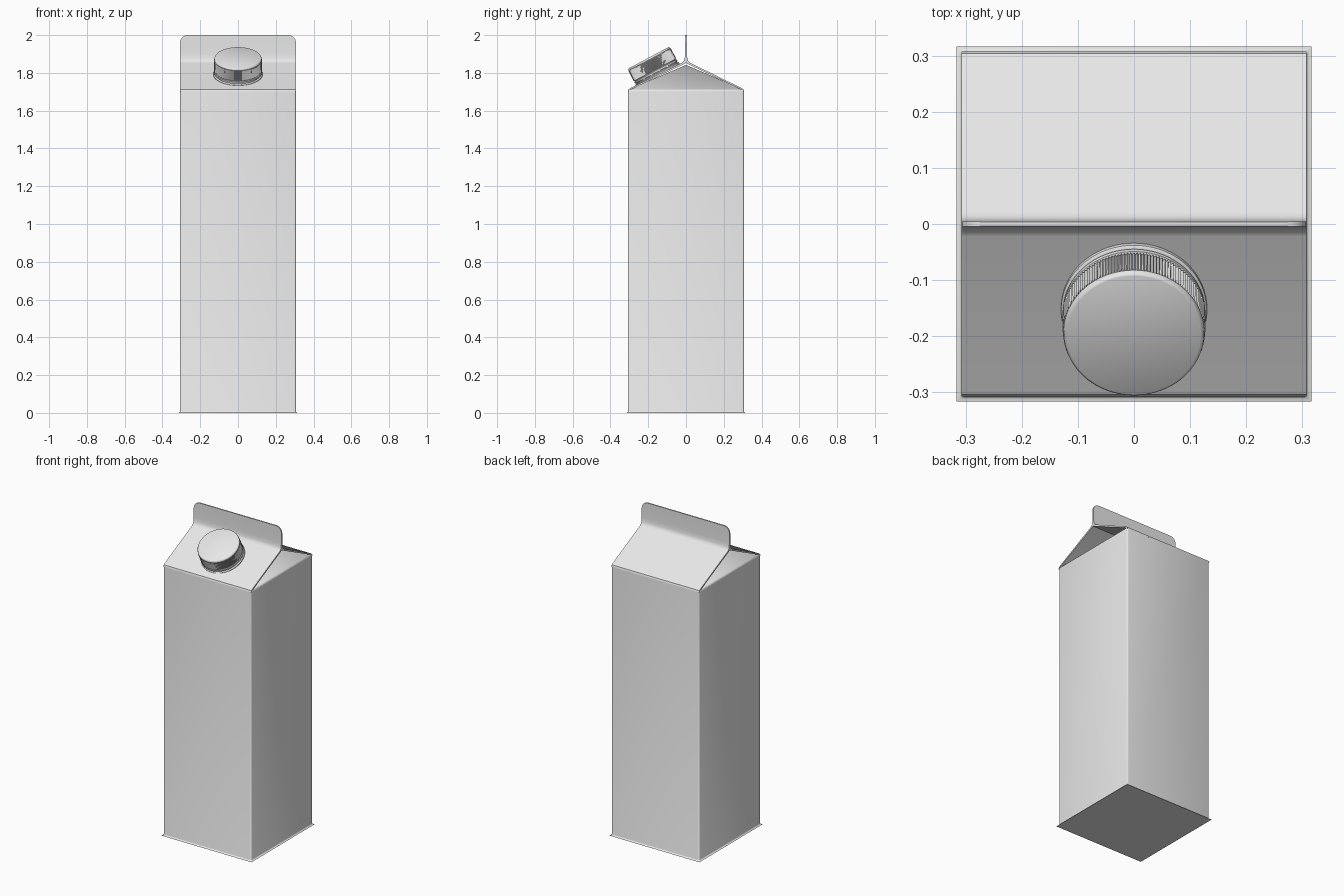
import bpy, bmesh
from math import sin, cos, pi, radians

cube = bpy.data.objects.get("Cube")
if cube:
    bpy.data.objects.remove(cube, do_unlink=True)

grey = bpy.data.materials.new("carton grey")
grey.use_nodes = True
grey.diffuse_color = (0.8, 0.8, 0.8, 1)
grey.node_tree.nodes["Principled BSDF"].inputs["Base Color"].default_value = (0.8, 0.8, 0.8, 1)

HALF = 0.307      # half width of the carton
EAVE = 1.71       # top of the straight walls
RIDGE = 1.86      # where the roof panels meet


def finish(bm, name, angle=35):
    bmesh.ops.recalc_face_normals(bm, faces=bm.faces)
    mesh = bpy.data.meshes.new(name)
    bm.to_mesh(mesh)
    bm.free()
    mesh.materials.append(grey)
    ob = bpy.data.objects.new(name, mesh)
    bpy.context.collection.objects.link(ob)
    bpy.ops.object.select_all(action='DESELECT')
    ob.select_set(True)
    bpy.context.view_layer.objects.active = ob
    bpy.ops.object.shade_smooth_by_angle(angle=radians(angle))
    return ob


def lathe(name, rings, segments, rib=0.0, ribbed=()):
    """Closed turned solid; rings listed in ribbed alternate in radius."""
    bm = bmesh.new()
    loops = []
    for k, (r, z) in enumerate(rings):
        loop = []
        for i in range(segments):
            a = 2 * pi * i / segments
            rr = r - rib * (i % 2) if k in ribbed else r
            loop.append(bm.verts.new((rr * cos(a), rr * sin(a), z)))
        loops.append(loop)
    for lo, hi in zip(loops, loops[1:]):
        for i in range(segments):
            j = (i + 1) % segments
            bm.faces.new((lo[i], lo[j], hi[j], hi[i]))
    bm.faces.new(loops[0])
    bm.faces.new(loops[-1])
    ob = finish(bm, name)
    # seat the part on the front roof panel
    ob.location = (0, -0.149, 1.788)
    ob.rotation_euler = (radians(28), 0, 0)
    return ob


# Body: square tube whose top folds inward as four triangles
bm = bmesh.new()
corners = [(-HALF, -HALF), (HALF, -HALF), (HALF, HALF), (-HALF, HALF)]
base = [bm.verts.new((x, y, 0)) for x, y in corners]
top = [bm.verts.new((x, y, EAVE)) for x, y in corners]
apex = bm.verts.new((0, 0, RIDGE - 0.018))
bm.faces.new(base)
for i in range(4):
    j = (i + 1) % 4
    bm.faces.new((base[i], base[j], top[j], top[i]))
    bm.faces.new((top[i], top[j], apex))
bm.normal_update()
edges = [e for e in bm.edges if e.calc_face_angle(0) > radians(50)]
bmesh.ops.bevel(bm, geom=edges, offset=0.009, segments=3, profile=0.5, affect='EDGES')
finish(bm, "carton_body")

# Roof panels flowing up into the sealed fin, one profile swept sideways
outer = [(HALF, EAVE - 0.008), (0.304, EAVE + 0.003), (0.296, EAVE + 0.009),
         (0.022, RIDGE - 0.007), (0.012, RIDGE + 0.002), (0.007, RIDGE + 0.016),
         (0.005, RIDGE + 0.04), (0.004, 2.0)]
inner = [(0, RIDGE - 0.008), (0.288, EAVE + 0.004)]
profile = ([(-y, z) for y, z in outer] + outer[::-1]
           + [inner[1], inner[0], (-inner[1][0], inner[1][1])])
bm = bmesh.new()
face = bm.faces.new([bm.verts.new((-HALF, y, z)) for y, z in profile])
swept = bmesh.ops.extrude_face_region(bm, geom=[face])["geom"]
for v in swept:
    if isinstance(v, bmesh.types.BMVert):
        v.co.x = HALF
corner_edges = [e for e in bm.edges if all(v.co.z > 1.999 for v in e.verts)
                and abs(e.verts[0].co.x - e.verts[1].co.x) < 0.001]
bmesh.ops.bevel(bm, geom=corner_edges, offset=0.04, segments=8, profile=0.5, affect='EDGES')
finish(bm, "roof_and_fin")

# Spout flange and tamper ring under the cap
lathe("spout_flange", [(0.128, -0.004), (0.13, 0), (0.13, 0.008), (0.127, 0.011),
                       (0.122, 0.012), (0.122, 0.016), (0.127, 0.017),
                       (0.127, 0.026), (0.123, 0.028)], 96)

# Ribbed screw cap with a rounded top rim
lathe("screw_cap", [(0.122, 0.026), (0.122, 0.031), (0.128, 0.032), (0.127, 0.088),
                    (0.1255, 0.094), (0.1245, 0.099), (0.122, 0.103), (0.119, 0.1045)],
      280, rib=0.004, ribbed=(2, 3))
